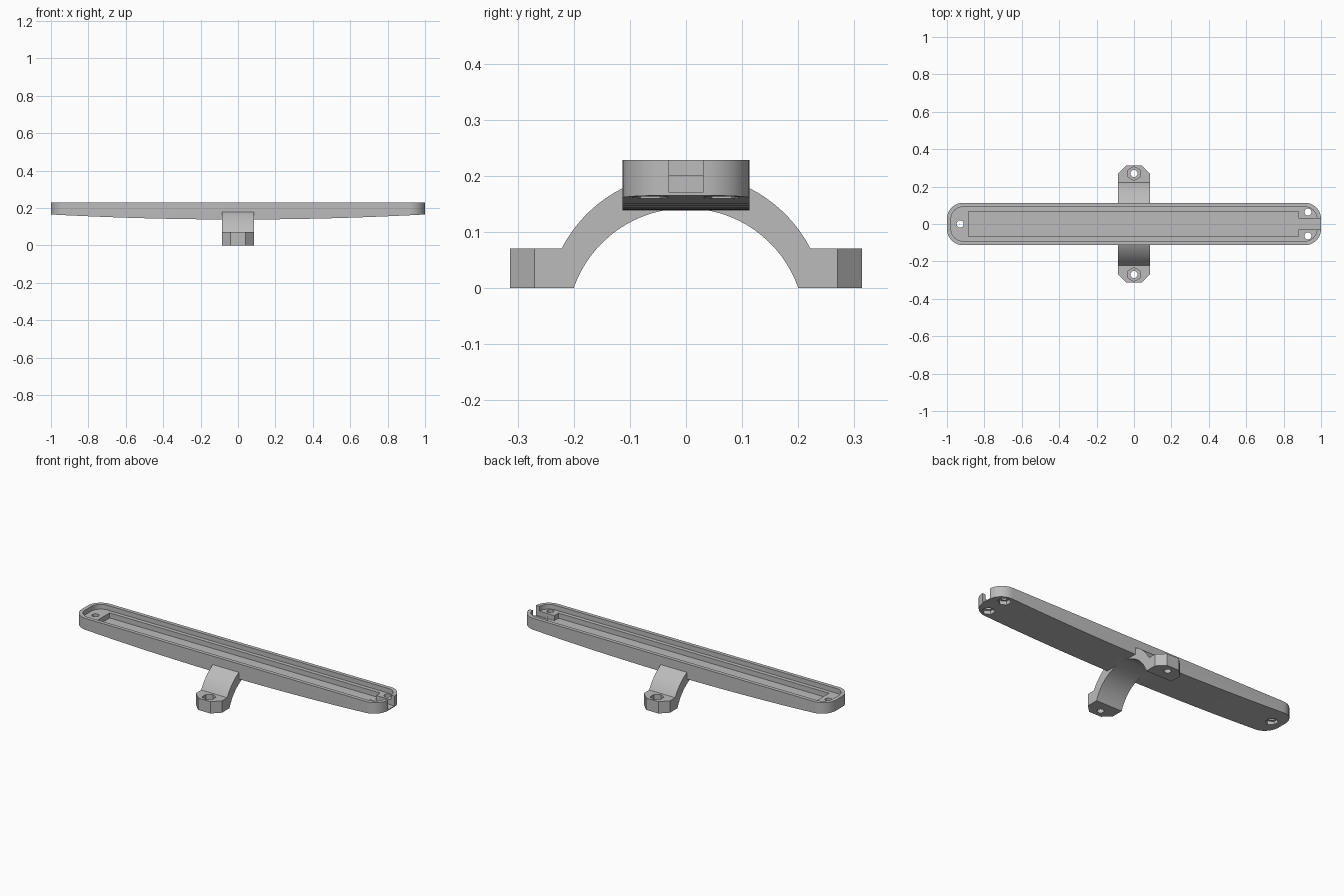
import bpy, bmesh, math
from mathutils import Vector

if "Cube" in bpy.data.objects:
    bpy.data.objects.remove(bpy.data.objects["Cube"])

grey = bpy.data.materials.new("plain grey")
grey.use_nodes = True
colour = (0.5, 0.5, 0.5, 1)
grey.diffuse_color = colour
grey.node_tree.nodes["Principled BSDF"].inputs["Base Color"].default_value = colour


def prism(name, points, low, high, axis="z"):
    """Extrude a 2D outline along one axis."""
    place = {"x": lambda a, b, h: (h, a, b),
             "y": lambda a, b, h: (a, h, b),
             "z": lambda a, b, h: (a, b, h)}[axis]
    bm = bmesh.new()
    face = bm.faces.new([bm.verts.new(place(a, b, low)) for a, b in points])
    new = bmesh.ops.extrude_face_region(bm, geom=[face])["geom"]
    shift = Vector(place(0, 0, high - low))
    bmesh.ops.translate(bm, vec=shift, verts=[v for v in new if isinstance(v, bmesh.types.BMVert)])
    bmesh.ops.recalc_face_normals(bm, faces=bm.faces)
    mesh = bpy.data.meshes.new(name)
    bm.to_mesh(mesh)
    bm.free()
    mesh.materials.append(grey)
    obj = bpy.data.objects.new(name, mesh)
    bpy.context.collection.objects.link(obj)
    return obj


def combine(target, other, operation):
    mod = target.modifiers.new("join", "BOOLEAN")
    mod.operation, mod.solver, mod.object = operation, "EXACT", other
    bpy.context.view_layer.objects.active = target
    bpy.ops.object.modifier_apply(modifier=mod.name)
    bpy.data.objects.remove(other)


def arc(cx, cy, r, start, end, steps):
    return [(cx + r * math.cos(start + (end - start) * i / steps),
             cy + r * math.sin(start + (end - start) * i / steps)) for i in range(steps + 1)]


def rounded(hx, hy, r):
    pts = []
    for k, (sx, sy) in enumerate([(1, 1), (-1, 1), (-1, -1), (1, -1)]):
        pts += arc(sx * (hx - r), sy * (hy - r), r, k * math.pi / 2, (k + 1) * math.pi / 2, 10)
    return pts


def box(x0, x1, y0, y1):
    return [(x0, y0), (x1, y0), (x1, y1), (x0, y1)]


def ring(x, y, r, sides, turn=0.0):
    return arc(x, y, r, turn, turn + math.tau * (sides - 1) / sides, sides - 1)


TOP, FLOOR, GROOVE = 0.228, 0.2, 0.17
HALF_WIDTH = 0.113

# Long tray with a gently bowed underside
tray = prism("tray_with_clamp", rounded(1, HALF_WIDTH, 0.085), 0.1, TOP)
bow = [(i / 12, 0.138 + 0.027 * (i / 12) ** 2) for i in range(-12, 13)]
combine(tray, prism("bow_side", [(-1.1, 0.17)] + bow + [(1.1, 0.17), (1.1, 0.3), (-1.1, 0.3)],
                    -0.3, 0.3, "y"), "INTERSECT")

# Arched saddle under the tray, with a foot at each end
outer_a = math.atan2(0.115, 0.222)
inner_a = math.atan2(0.07, 0.2)
saddle = [(0.25, 0.0), (0.25, 0.07)]
saddle += arc(0, -0.045, 0.25, outer_a, math.pi - outer_a, 32)
saddle += [(-0.25, 0.07), (-0.25, 0.0)]
saddle += arc(0, -0.07, 0.212, math.pi - inner_a, inner_a, 32)
combine(tray, prism("saddle", saddle, -0.085, 0.085, "x"), "UNION")
for s in (-1, 1):
    foot = [(-0.085, s * 0.23), (0.085, s * 0.23), (0.085, s * 0.27),
            (0.04, s * 0.314), (-0.04, s * 0.314), (-0.085, s * 0.27)]
    combine(tray, prism("foot", foot, 0, 0.07), "UNION")

# Lid recess, inner channel and cable slot through one end
combine(tray, prism("recess", rounded(0.978, 0.091, 0.063), FLOOR, 0.4), "DIFFERENCE")
combine(tray, prism("channel", box(-0.885, 0.88, -0.068, 0.068), GROOVE, 0.4), "DIFFERENCE")
combine(tray, prism("slot", box(0.86, 1.1, -0.03, 0.03), GROOVE, 0.4), "DIFFERENCE")

# Tray screw holes with hexagon pockets underneath
for x, y in [(-0.93, 0), (0.93, 0.064), (0.93, -0.064)]:
    combine(tray, prism("hole", ring(x, y, 0.019, 24), 0.1, 0.4), "DIFFERENCE")
    combine(tray, prism("nut_pocket", ring(x, y, 0.035, 6, math.pi / 2), 0.1, 0.182), "DIFFERENCE")

# Foot screw holes with hexagon pockets on top
for s in (-1, 1):
    combine(tray, prism("hole", ring(0, s * 0.27, 0.019, 24), -0.1, 0.12), "DIFFERENCE")
    combine(tray, prism("nut_pocket", ring(0, s * 0.27, 0.037, 6, math.pi / 2), 0.04, 0.12), "DIFFERENCE")

bpy.ops.object.select_all(action="DESELECT")
tray.select_set(True)
bpy.context.view_layer.objects.active = tray
bpy.ops.object.shade_smooth_by_angle(angle=math.radians(25))
